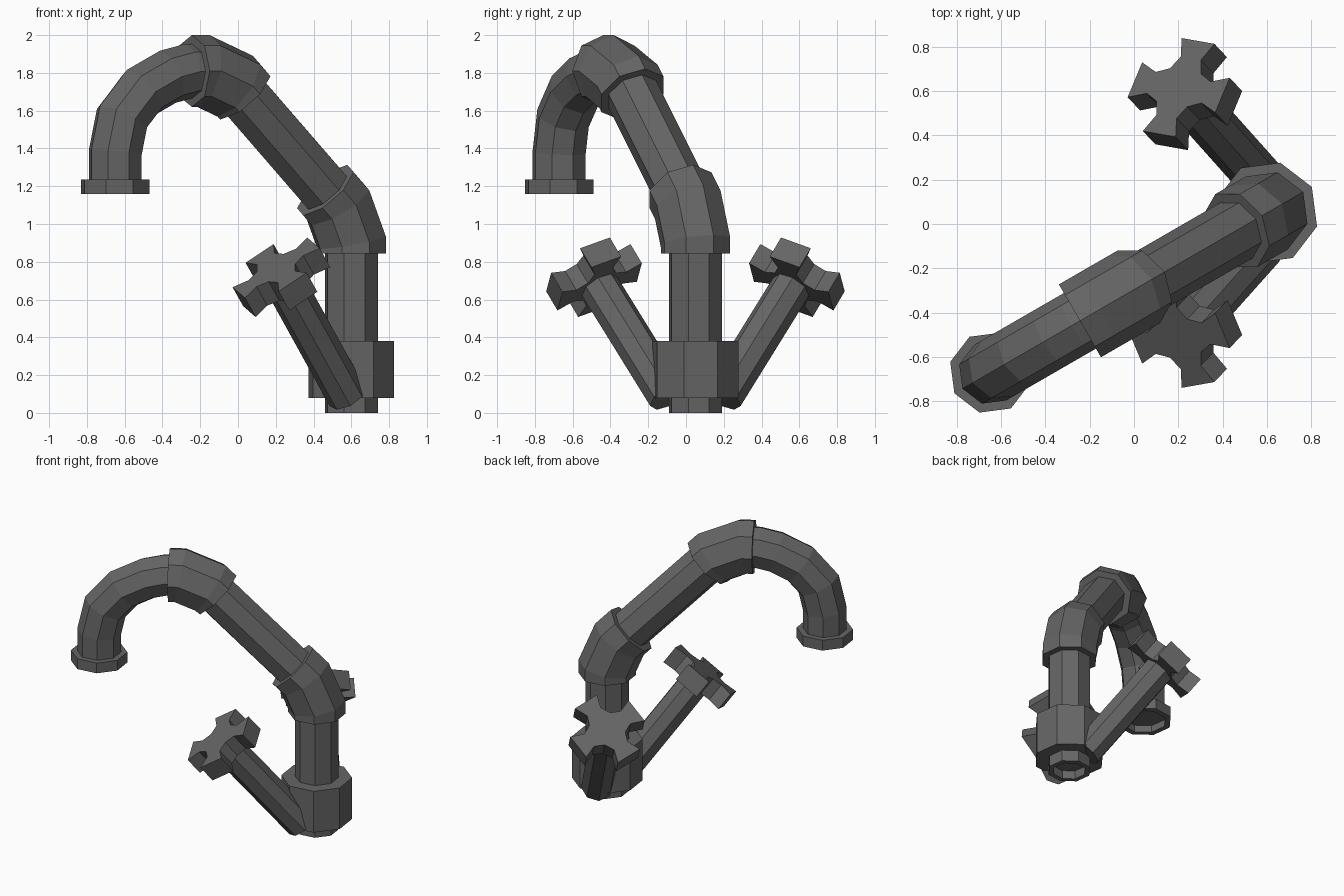
import bpy, bmesh, math
from mathutils import Vector

if "Cube" in bpy.data.objects:
    bpy.data.objects.remove(bpy.data.objects["Cube"])

metal = bpy.data.materials.new("dark grey metal")
metal.diffuse_color = (0.13, 0.13, 0.13, 1)
metal.use_nodes = True
metal.node_tree.nodes["Principled BSDF"].inputs["Base Color"].default_value = metal.diffuse_color

POST = Vector((0.60, 0.05, 0))
OUT = Vector((-math.cos(math.radians(30)), -0.5, 0))   # direction the spout reaches
SIDE = OUT.cross(Vector((0, 0, 1)))
MIRROR_Y = 0.05


def on_plane(s, z):
    """Point in the vertical plane of the spout."""
    return POST + OUT * s + Vector((0, 0, z))


def finish(name, bm):
    bmesh.ops.recalc_face_normals(bm, faces=bm.faces)
    me = bpy.data.meshes.new(name)
    bm.to_mesh(me)
    bm.free()
    me.materials.append(metal)
    ob = bpy.data.objects.new(name, me)
    bpy.context.collection.objects.link(ob)
    return ob


def sweep(name, pts, r, side=SIDE, bore=None):
    """Eight-sided tube with mitred bends; bore=(wall, depth) hollows the first end."""
    bm = bmesh.new()
    rings = []
    for i, p in enumerate(pts):
        t_in = (p - pts[i - 1]).normalized() if i else (pts[1] - p).normalized()
        t_out = (pts[i + 1] - p).normalized() if i < len(pts) - 1 else t_in
        t = (t_in + t_out).normalized()
        normal = side.cross(t) / t.dot(t_in)
        rings.append([bm.verts.new(p + r * (math.cos(a) * side + math.sin(a) * normal))
                      for a in (k * math.pi / 4 for k in range(8))])
    for a, b in zip(rings, rings[1:]):
        for k in range(8):
            bm.faces.new((a[k], a[k - 1], b[k - 1], b[k]))
    first = bm.faces.new(rings[0])
    bm.faces.new(rings[-1])
    bmesh.ops.recalc_face_normals(bm, faces=bm.faces)
    if bore:
        bmesh.ops.inset_region(bm, faces=[first], thickness=bore[0])
        hole = bmesh.ops.extrude_discrete_faces(bm, faces=[first])["faces"][0]
        bmesh.ops.translate(bm, verts=hole.verts,
                            vec=(pts[1] - pts[0]).normalized() * bore[1])
    return finish(name, bm)


def path(*sz):
    return [on_plane(s, z) for s, z in sz]


# Main pipe: post, sloping arm and the curved spout
sweep("main_pipe", path((0, 0), (0, 0.905), (0.081, 1.101), (0.709, 1.729),
                        (0.905, 1.81), (1.0, 1.808), (1.12, 1.78), (1.28, 1.70),
                        (1.402, 1.56), (1.443, 1.38), (1.443, 1.22)),
      0.145, bore=(0.035, 0.06))

# Base collar, spout rim and the two elbow joints
sweep("base_collar", path((0, 0.08), (0, 0.38)), 0.235)
sweep("spout_rim", path((1.443, 1.16), (1.443, 1.235)), 0.187, bore=(0.038, 0.05))
sweep("lower_elbow", path((0, 0.845), (0, 0.905), (0.081, 1.101), (0.159, 1.179)), 0.19)
sweep("upper_elbow", path((0.667, 1.687), (0.709, 1.729), (0.905, 1.81), (0.975, 1.81)), 0.19)


def cross_wheel(name, centre, right, up, axis, flip):
    """Four flared arms, extruded along the stem axis."""
    bm = bmesh.new()
    arm = [(0.085, 0.085), (0.055, 0.15), (0.09, 0.24), (-0.09, 0.24), (-0.055, 0.15)]
    rings = []
    for h in (-0.065, 0.065):
        ring = []
        for q in range(4):
            c, s = (1, 0, -1, 0)[q], (0, 1, 0, -1)[q]
            for a, b in arm:
                p = centre + right * (a * c - b * s) + up * (a * s + b * c) + axis * h
                ring.append(bm.verts.new(flip(p)))
        rings.append(ring)
        bm.faces.new(ring)
    n = len(rings[0])
    for k in range(n):
        bm.faces.new((rings[0][k - 1], rings[0][k], rings[1][k], rings[1][k - 1]))
    return finish(name, bm)


# Handles: angled stem with a cross wheel, mirrored front to back
axis = Vector((-0.56, -0.595, 1)).normalized()
level = axis.cross(Vector((0, 0, 1))).normalized()
slope = level.cross(axis).normalized()
turn = math.radians(30)
arm_a = level * math.cos(turn) + slope * math.sin(turn)
arm_b = axis.cross(arm_a)
foot = Vector((0.58, -0.095, 0.085))
hub = Vector((0.23, -0.487, 0.718))

for label, mirrored in (("front", False), ("back", True)):
    def flip(p, m=mirrored):
        return Vector((p.x, 2 * MIRROR_Y - p.y if m else p.y, p.z))
    side = Vector((level.x, -level.y if mirrored else level.y, 0))
    sweep(label + "_handle_stem", [flip(foot), flip(hub)], 0.107, side=side)
    cross_wheel(label + "_handle_wheel", hub, arm_a, arm_b, axis, flip)
